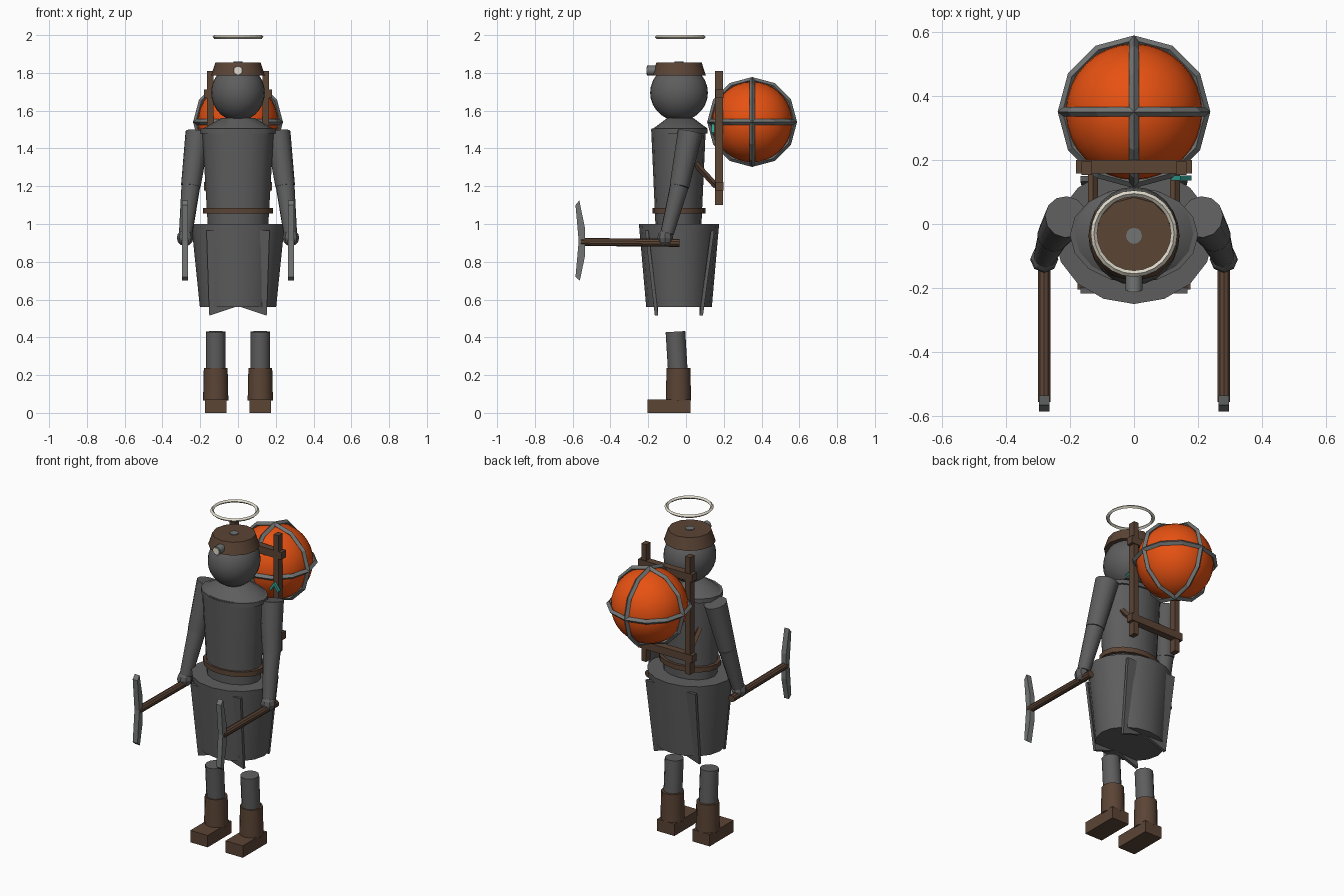
import bpy, bmesh, math
from mathutils import Vector, Matrix

if "Cube" in bpy.data.objects:
    bpy.data.objects.remove(bpy.data.objects["Cube"], do_unlink=True)


def material(name, rgb):
    m = bpy.data.materials.new(name)
    m.use_nodes = True
    m.diffuse_color = (*rgb, 1)
    m.node_tree.nodes["Principled BSDF"].inputs["Base Color"].default_value = (*rgb, 1)
    return m


CLOTH = material("grey cloth", (0.11, 0.11, 0.11))
METAL = material("pale metal", (0.17, 0.175, 0.175))
LEATHER = material("brown leather", (0.105, 0.058, 0.036))
ORANGE = material("orange glow", (0.82, 0.085, 0.006))
IVORY = material("ivory", (0.75, 0.71, 0.6))
TEAL = material("teal", (0.03, 0.35, 0.28))


def finish(name, bm, mat, smooth=None):
    bmesh.ops.recalc_face_normals(bm, faces=bm.faces)
    mesh = bpy.data.meshes.new(name)
    bm.to_mesh(mesh)
    bm.free()
    mesh.materials.append(mat)
    ob = bpy.data.objects.new(name, mesh)
    bpy.context.collection.objects.link(ob)
    if smooth:
        bpy.ops.object.select_all(action="DESELECT")
        ob.select_set(True)
        bpy.context.view_layer.objects.active = ob
        bpy.ops.object.shade_smooth_by_angle(angle=math.radians(smooth))
    return ob


def tube(name, start, end, r0, r1, mat, sides=12, squash=1.0, smooth=35):
    """Tapered cylinder between two points; squash narrows it in local y."""
    a, b = Vector(start), Vector(end)
    d = b - a
    turn = Matrix() if d.x == d.y == 0 else d.to_track_quat("Z", "Y").to_matrix().to_4x4()
    bm = bmesh.new()
    bmesh.ops.create_cone(bm, cap_ends=True, segments=sides, radius1=r0, radius2=r1, depth=d.length,
                          matrix=Matrix.Translation((a + b) / 2) @ turn @ Matrix.Diagonal((1, squash, 1, 1)))
    return finish(name, bm, mat, smooth)


def box(name, centre, size, mat):
    bm = bmesh.new()
    bmesh.ops.create_cube(bm, size=1, matrix=Matrix.Translation(centre) @ Matrix.Diagonal((*size, 1)))
    return finish(name, bm, mat)


def ball(name, centre, size, mat, u=24, v=14, smooth=40):
    bm = bmesh.new()
    bmesh.ops.create_uvsphere(bm, u_segments=u, v_segments=v, radius=1,
                              matrix=Matrix.Translation(centre) @ Matrix.Diagonal((*size, 1)))
    return finish(name, bm, mat, smooth)


def ring(name, centre, major, minor, mat, sides=12, rotation=(0, 0, 0)):
    bpy.ops.mesh.primitive_torus_add(location=centre, rotation=rotation, major_radius=major,
                                     minor_radius=minor, major_segments=sides, minor_segments=4)
    ob = bpy.context.object
    ob.name = name
    ob.data.materials.append(mat)
    return ob


def plate(name, points, shift, mat):
    """Extrude an outline by a vector."""
    bm = bmesh.new()
    face = bm.faces.new([bm.verts.new(p) for p in points])
    out = bmesh.ops.extrude_face_region(bm, geom=[face])["geom"]
    bmesh.ops.translate(bm, vec=shift, verts=[g for g in out if isinstance(g, bmesh.types.BMVert)])
    return finish(name, bm, mat)


# Head, hat, lamp and halo
Y = -0.037
ball("head", (0, Y, 1.695), (0.142, 0.153, 0.15), CLOTH)
tube("hat", (0, Y, 1.785), (0, Y, 1.855), 0.143, 0.12, LEATHER)
tube("hat_button", (0, Y, 1.85), (0, Y, 1.859), 0.025, 0.025, METAL)
tube("lamp", (0, -0.14, 1.812), (0, -0.207, 1.812), 0.026, 0.026, METAL)
tube("lamp_lens", (0, -0.2, 1.812), (0, -0.21, 1.812), 0.02, 0.02, IVORY)
ring("halo", (0, -0.03, 1.99), 0.125, 0.01, IVORY, 24)

# Torso, collar, belt
tube("torso", (0, -0.04, 0.99), (0, -0.04, 1.5), 0.16, 0.19, CLOTH, 16, 0.76)
tube("shoulder_rim", (0, -0.035, 1.48), (0, -0.035, 1.505), 0.2, 0.2, CLOTH, 16, 0.74)
tube("collar", (0, -0.03, 1.505), (0, -0.03, 1.56), 0.185, 0.09, CLOTH, 16, 0.78)
tube("belt", (0, -0.037, 1.055), (0, -0.037, 1.085), 0.184, 0.184, LEATHER, 16, 0.76)

# Coat skirt with loose front and back panels
tube("skirt", (0, Y, 0.56), (0, Y, 1.0), 0.202, 0.247, CLOTH, 16, 0.86)
for name, top, low in (("front_panel", -0.217, -0.165), ("back_panel", 0.132, 0.072)):
    plate(name, [(-0.167, top, 0.965), (0.167, top, 0.965), (0.152, low, 0.515),
                 (0, low, 0.565), (-0.152, low, 0.515)], (0, 0.018, 0), CLOTH)

# Limbs and pickaxes
PICK = [(-0.585, 1.1), (-0.565, 1.125), (-0.535, 0.98), (-0.535, 0.83),
        (-0.562, 0.7), (-0.585, 0.72), (-0.568, 0.91)]
for side, s in (("left", 1), ("right", -1)):
    tube(side + "_leg", (s * 0.118, -0.042, 0.2), (s * 0.118, -0.056, 0.43), 0.052, 0.052, CLOTH)
    tube(side + "_boot_shaft", (s * 0.118, -0.04, 0.065), (s * 0.118, -0.04, 0.238), 0.067, 0.063, LEATHER)
    box(side + "_foot", (s * 0.118, -0.09, 0.036), (0.116, 0.23, 0.072), LEATHER)
    elbow = (s * 0.25, -0.035, 1.2)
    tube(side + "_upper_arm", (s * 0.212, 0.022, 1.485), elbow, 0.066, 0.052, CLOTH)
    tube(side + "_forearm", elbow, (s * 0.277, -0.1, 0.95), 0.05, 0.036, CLOTH)
    ball(side + "_hand", (s * 0.28, -0.11, 0.927), (0.044, 0.042, 0.044), CLOTH, 8, 6, 20)
    tube(side + "_pick_handle", (s * 0.28, -0.035, 0.9), (s * 0.28, -0.555, 0.905), 0.021, 0.021, LEATHER, 10)
    plate(side + "_pick_head", [(s * 0.28 - 0.016, y, z) for y, z in PICK], (0.032, 0, 0), METAL)
    # Pack frame post and strap
    box(side + "_frame_post", (s * 0.147, 0.174, 1.455), (0.032, 0.042, 0.71), LEATHER)
    tube(side + "_strap", (s * 0.128, 0.05, 1.32), (s * 0.128, 0.16, 1.2), 0.016, 0.016, LEATHER, 4, 1, None)

# Pack frame crossbars
for name, z in (("upper_crossbar", 1.69), ("lower_crossbar", 1.2)):
    box(name, (0, 0.178, z), (0.362, 0.042, 0.045), LEATHER)

# Teal clip on the left post
plate("clip", [(0.115, 0.135, 1.485), (0.145, 0.135, 1.53), (0.18, 0.135, 1.485),
               (0.17, 0.135, 1.475), (0.145, 0.135, 1.508), (0.125, 0.135, 1.475)], (0, 0.016, 0), TEAL)

# Glowing globe in a cage of three hoops
GLOBE = (0, 0.35, 1.54)
ball("globe", GLOBE, (0.213, 0.213, 0.213), ORANGE, 32, 18)
quarter = math.pi / 2
for name, rot in (("level_hoop", (0, 0, 0)), ("cross_hoop", (quarter, 0, 0)), ("long_hoop", (0, quarter, 0))):
    ring(name, GLOBE, 0.223, 0.015, METAL, 12, rot)
